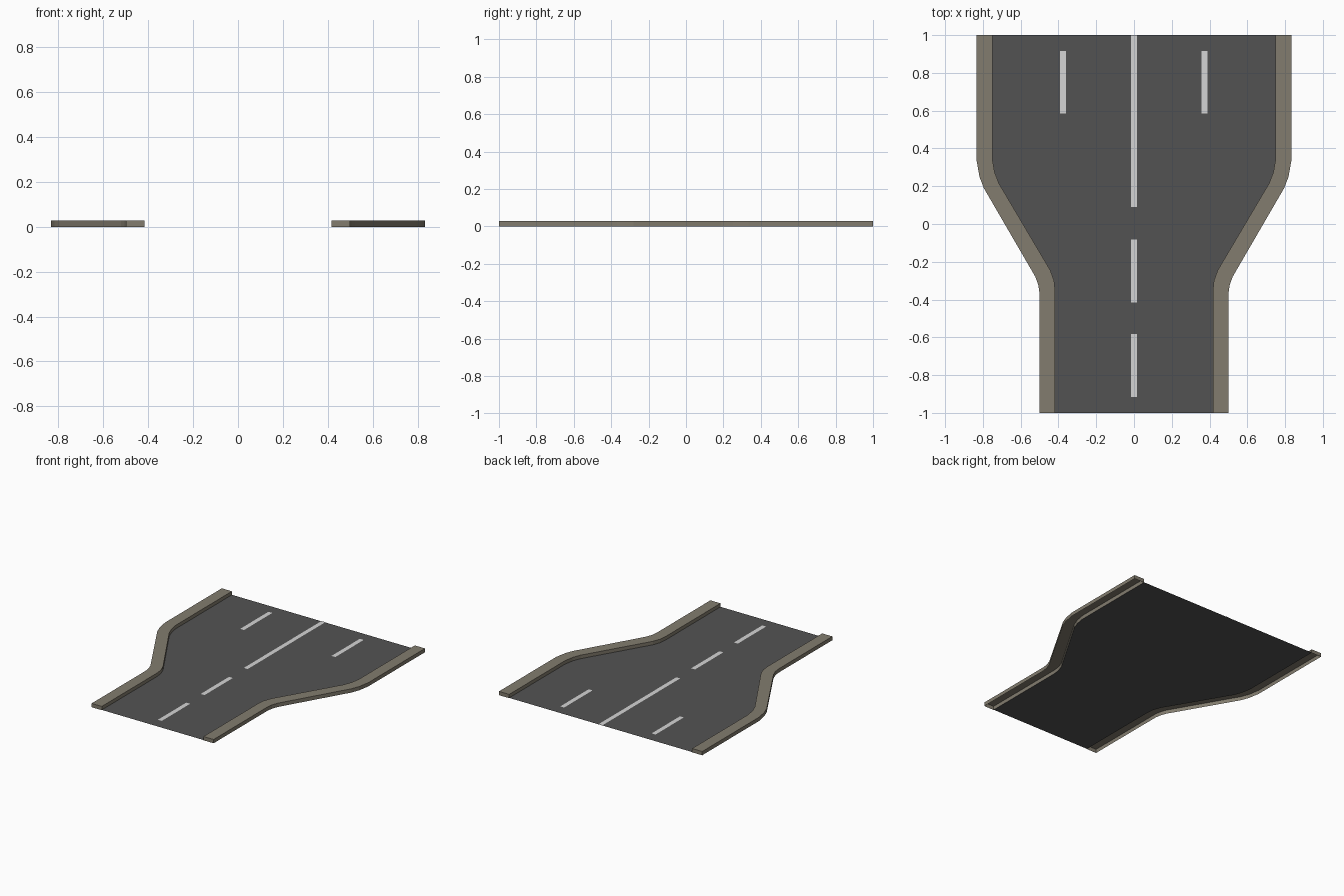
import bpy, bmesh

if "Cube" in bpy.data.objects:
    bpy.data.objects.remove(bpy.data.objects["Cube"])

H = 0.028          # kerb height
ROAD_Z = 0.002     # road level


def material(name, col):
    m = bpy.data.materials.new(name)
    m.diffuse_color = (*col, 1)
    m.use_nodes = True
    m.node_tree.nodes["Principled BSDF"].inputs["Base Color"].default_value = m.diffuse_color
    return m


asphalt = material("asphalt_grey", (0.086, 0.086, 0.086))
stone = material("kerb_stone", (0.225, 0.202, 0.157))
paint = material("road_paint", (0.66, 0.66, 0.66))

# Right-hand edges, from the narrow front to the wide back
outer = [(0.5, -1), (0.5, -0.37), (0.506, -0.325), (0.522, -0.28),
         (0.795, 0.19), (0.818, 0.25), (0.833, 0.335), (0.833, 1)]
inner = [(0.417, -1), (0.417, -0.36), (0.423, -0.3), (0.443, -0.245),
         (0.715, 0.215), (0.738, 0.275), (0.75, 0.345), (0.75, 1)]


def make(name, quads, mat):
    bm = bmesh.new()
    for q in quads:
        bm.faces.new([bm.verts.new(p) for p in q])
    bmesh.ops.remove_doubles(bm, verts=bm.verts, dist=1e-5)
    bmesh.ops.recalc_face_normals(bm, faces=bm.faces)
    # open sheets: make the upward faces point up
    if sum(f.normal.z * f.calc_area() for f in bm.faces) < 0:
        bmesh.ops.reverse_faces(bm, faces=bm.faces)
    me = bpy.data.meshes.new(name)
    bm.to_mesh(me)
    bm.free()
    me.materials.append(mat)
    ob = bpy.data.objects.new(name, me)
    bpy.context.collection.objects.link(ob)
    return ob


# Road surface: a thin sheet between the kerbs
make("road_surface",
     [[(-a[0], a[1], ROAD_Z), (a[0], a[1], ROAD_Z),
       (b[0], b[1], ROAD_Z), (-b[0], b[1], ROAD_Z)]
      for a, b in zip(inner, inner[1:])], asphalt)


# Kerbs: walls, top and end caps, open underneath
def kerb(name, s):
    def P(p, z):
        return (s * p[0], p[1], z)
    quads = []
    for i in range(len(outer) - 1):
        a, b, c, d = inner[i], inner[i + 1], outer[i + 1], outer[i]
        quads.append([P(a, H), P(d, H), P(c, H), P(b, H)])
        for p, q in ((a, b), (d, c)):
            quads.append([P(p, 0), P(q, 0), P(q, H), P(p, H)])
    for i in (0, -1):
        quads.append([P(inner[i], 0), P(outer[i], 0),
                      P(outer[i], H), P(inner[i], H)])
    make(name, quads, stone)


kerb("right_kerb", 1)
kerb("left_kerb", -1)


# Painted lines: thin plates just above the asphalt
def stripe(name, x, y0, y1, w=0.016):
    z = ROAD_Z + 0.002
    make(name, [[(x - w, y0, z), (x + w, y0, z), (x + w, y1, z), (x - w, y1, z)]], paint)


stripe("centre_line", 0, 0.09, 1)
stripe("centre_dash_middle", 0, -0.415, -0.083)
stripe("centre_dash_front", 0, -0.915, -0.583)
stripe("lane_dash_right", 0.373, 0.585, 0.917)
stripe("lane_dash_left", -0.376, 0.585, 0.917)
